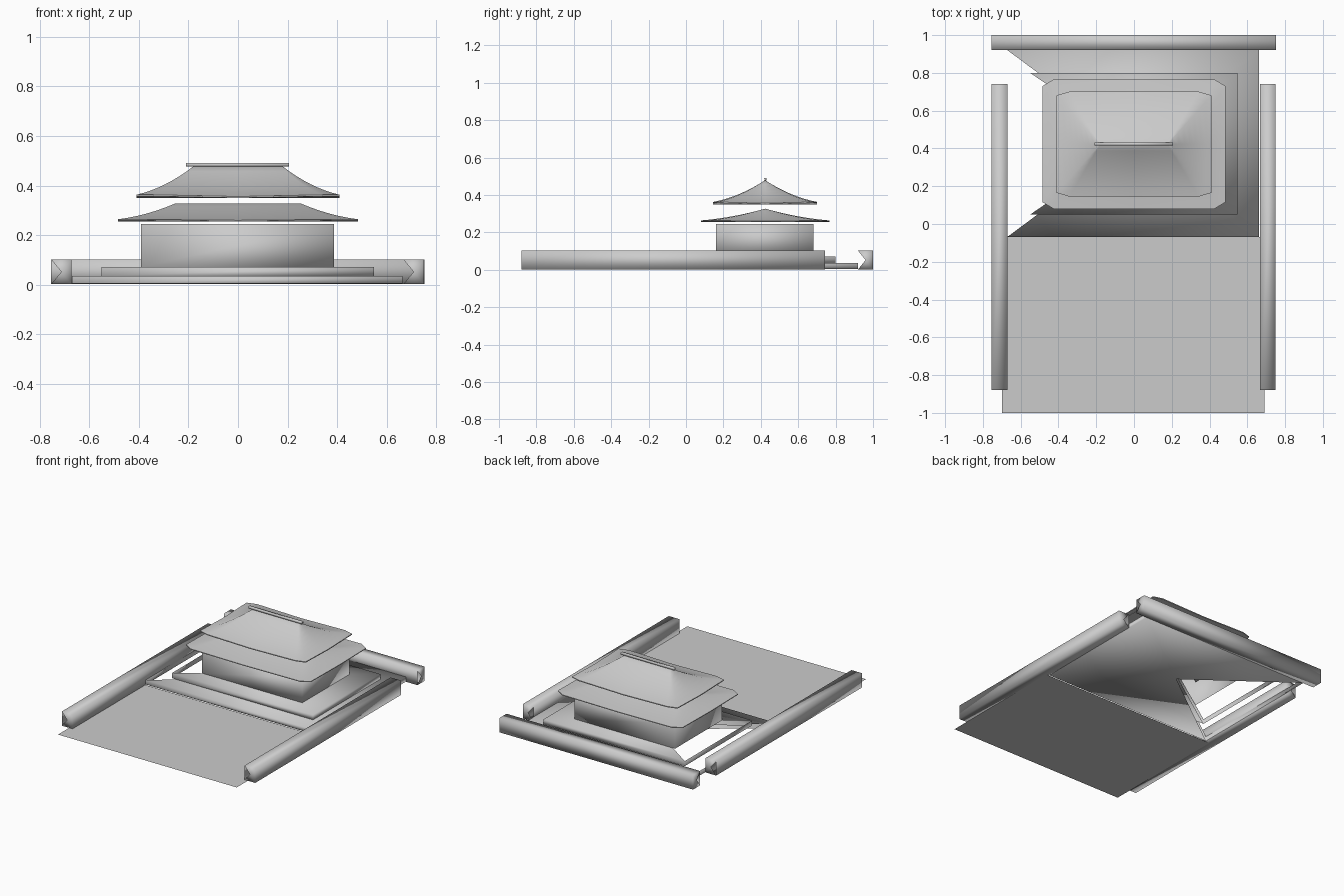
import bpy
from mathutils import Vector

if "Cube" in bpy.data.objects:
    bpy.data.objects.remove(bpy.data.objects["Cube"])

stone = bpy.data.materials.new("plain_grey")
stone.diffuse_color = (0.6, 0.6, 0.6, 1)
stone.use_nodes = True
stone.node_tree.nodes["Principled BSDF"].inputs["Base Color"].default_value = stone.diffuse_color
YC = 0.423  # depth of the hall centre


def make(name, verts, faces, smooth=True):
    mesh = bpy.data.meshes.new(name)
    mesh.from_pydata(verts, [], faces)
    mesh.materials.append(stone)
    for p in mesh.polygons:
        p.use_smooth = smooth
    obj = bpy.data.objects.new(name, mesh)
    bpy.context.collection.objects.link(obj)
    return obj


def fan_block(name, lo, hi, axis):
    """Smooth box along an axis; each end is a centre fan with its -side triangle left open."""
    u, v = [(1, 2), (0, 2), (0, 1)][axis]
    verts = []
    for end in (lo[axis], hi[axis]):
        for a, b in ((lo[u], lo[v]), (hi[u], lo[v]), (hi[u], hi[v]), (lo[u], hi[v]),
                     ((lo[u] + hi[u]) / 2, (lo[v] + hi[v]) / 2)):
            p = [0, 0, 0]
            p[axis], p[u], p[v] = end, a, b
            verts.append(p)
    faces = [(i, (i + 1) % 4, (i + 1) % 4 + 5, i + 5) for i in range(4)]
    for i in range(3):
        faces += [(i + 1, i, 4), (i + 5, i + 6, 9)]
    if axis == 1:  # keep normals outward
        faces = [f[::-1] for f in faces]
    return make(name, verts, faces)


def hip_roof(name, hx, hy, ridge, cut, z_low, z_top, sag, lip, steps=8):
    """Concave hipped roof rising from a clipped rectangle to a ridge line."""
    cx, cy = cut
    verts, faces, n = [], [], 12

    def ring(t, z, droop):
        ax, ay, k = hx + (ridge - hx) * t, hy * (1 - t), 1 - t
        bx, by = ax - cx * k, ay - cy * k
        for x, y, mid in ((-bx, -ay, 0), (0, -ay, 1), (bx, -ay, 0), (ax, -by, 0),
                          (ax, 0, 1), (ax, by, 0), (bx, ay, 0), (0, ay, 1),
                          (-bx, ay, 0), (-ax, by, 0), (-ax, 0, 1), (-ax, -by, 0)):
            verts.append((x, YC + y, z - droop * mid))

    ring(0, z_low - lip, sag)
    for s in range(steps + 1):
        t = s / steps * 0.999
        ring(t, z_low + (z_top - z_low) * (0.45 * t + 0.55 * t * t), sag * (1 - t) ** 2)
    for r in range(steps + 1):
        for i in range(n):
            j = (i + 1) % n
            faces.append((r * n + i, r * n + j, r * n + n + j, r * n + n + i))
    faces.append(tuple(reversed(range(n))))  # underside
    last = (steps + 1) * n
    faces.append(tuple(range(last, last + n)))
    obj = make(name, verts, faces)
    bpy.context.view_layer.objects.active = obj
    obj.select_set(True)
    bpy.ops.object.shade_smooth_by_angle(angle=0.7)
    obj.select_set(False)


# courtyard sheet in front of the terraces
make("courtyard", [(-0.70, -1, 0), (0.69, -1, 0), (0.69, -0.068, 0), (-0.70, -0.068, 0)],
     [(0, 1, 2, 3)])

# stepped terraces and hall body
fan_block("lower_terrace", (-0.67, -0.068, 0.004), (0.663, 0.92, 0.036), 2)
fan_block("upper_terrace", (-0.55, 0.05, 0.036), (0.548, 0.80, 0.071), 2)
fan_block("hall", (-0.392, 0.16, 0.071), (0.388, 0.682, 0.245), 2)

# two roof tiers and the ridge beam
hip_roof("lower_roof", 0.485, 0.343, 0.255, (0.06, 0.036), 0.264, 0.327, 0.004, 0.005)
hip_roof("upper_roof", 0.41, 0.278, 0.178, (0.068, 0.02), 0.363, 0.479, 0.007, 0.006)
fan_block("ridge_beam", (-0.21, YC - 0.008, 0.477), (0.206, YC + 0.008, 0.492), 0)

# perimeter walls
for side, x0, x1 in (("left", -0.754, -0.671), ("right", 0.667, 0.75)):
    fan_block(side + "_wall", (x0, -0.88, 0.002), (x1, 0.742, 0.102), 1)
fan_block("back_wall", (-0.755, 0.92, 0.002), (0.752, 1, 0.102), 0)
